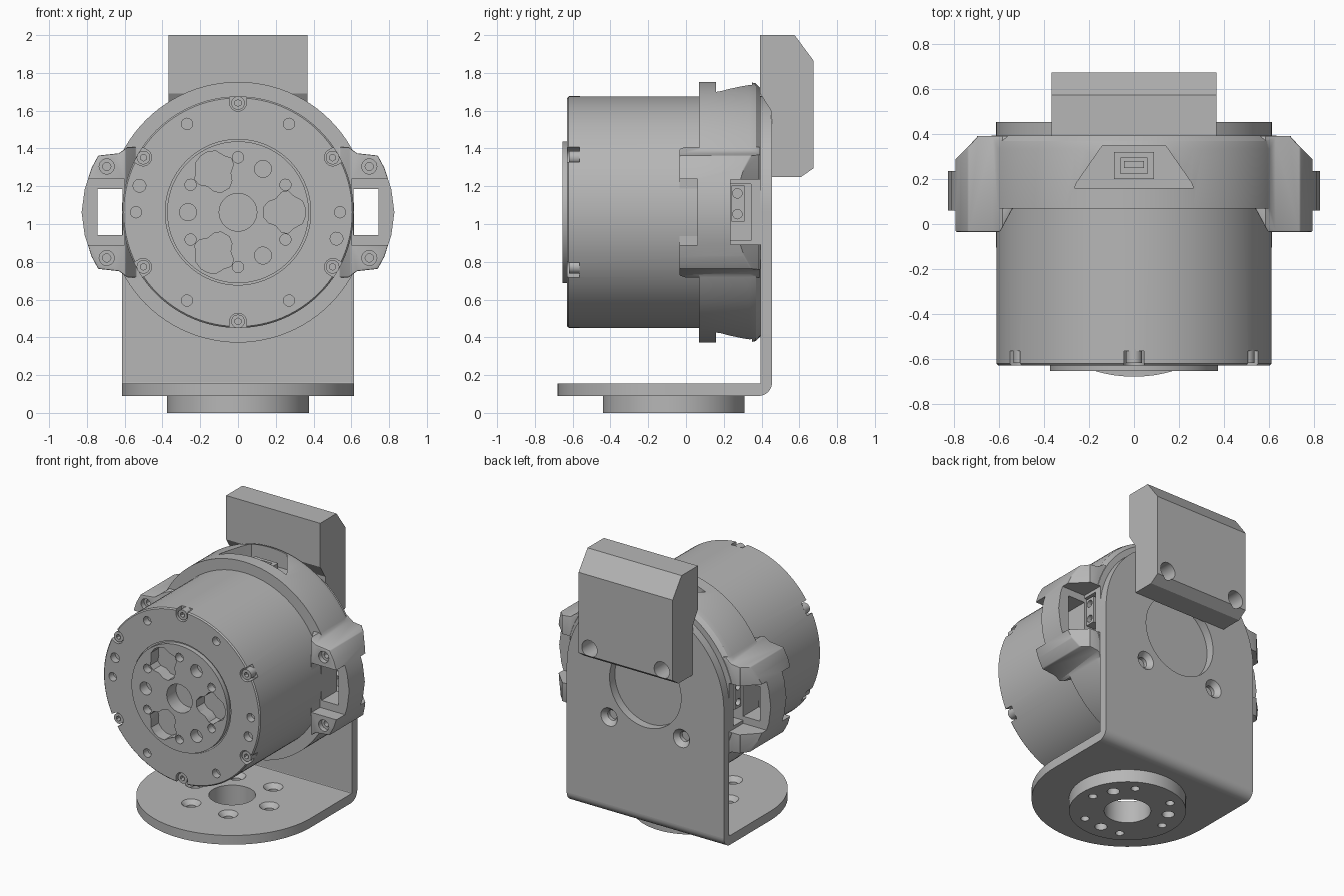
import bpy, bmesh
from math import cos, sin, pi, radians
from mathutils import Matrix, Vector

cube = bpy.data.objects.get("Cube")
if cube:
    bpy.data.objects.remove(cube, do_unlink=True)

grey = bpy.data.materials.new("machined grey")
grey.use_nodes = True
GREY = (0.47, 0.47, 0.47, 1)
grey.diffuse_color = GREY
grey.node_tree.nodes["Principled BSDF"].inputs["Base Color"].default_value = GREY

CZ = 1.0625   # height of the motor axis
FOOT = -0.065  # y of the foot centre


def circle(cx, cy, r, n=32, a0=0, a1=360):
    full = a1 - a0 == 360
    steps = n if full else n + 1
    return [(cx + r * cos(radians(a0 + (a1 - a0) * i / n)),
             cy + r * sin(radians(a0 + (a1 - a0) * i / n))) for i in range(steps)]


def rect(x0, x1, y0, y1):
    return [(x0, y0), (x1, y0), (x1, y1), (x0, y1)]


def spun(pts, deg, dy=0):
    """Turn 2D points about the origin, then lift them by dy."""
    c, s = cos(radians(deg)), sin(radians(deg))
    return [(x * c - y * s, x * s + y * c + dy) for x, y in pts]


def prism(bm, pts, axis, lo, hi, taper=1):
    """Extrude a 2D outline along an axis, scaling the far end by taper."""
    mx = sum(p[0] for p in pts) / len(pts)
    my = sum(p[1] for p in pts) / len(pts)

    def place(u, v, w):
        return {"x": (w, u, v), "y": (u, w, v), "z": (u, v, w)}[axis]
    a = [bm.verts.new(place(u, v, lo)) for u, v in pts]
    b = [bm.verts.new(place(mx + (u - mx) * taper, my + (v - my) * taper, hi)) for u, v in pts]
    faces = [bm.faces.new(a), bm.faces.new(b)]
    for i in range(len(pts)):
        j = (i + 1) % len(pts)
        faces.append(bm.faces.new((a[i], a[j], b[j], b[i])))
    bmesh.ops.recalc_face_normals(bm, faces=faces)


def make(name, bm):
    me = bpy.data.meshes.new(name)
    bm.to_mesh(me)
    bm.free()
    me.materials.append(grey)
    ob = bpy.data.objects.new(name, me)
    bpy.context.collection.objects.link(ob)
    return ob


def solid(name, *args, **kw):
    bm = bmesh.new()
    prism(bm, *args, **kw)
    return make(name, bm)


def lathe(name, profile, steps=96):
    """Spin an (r, y) profile about the motor axis."""
    bm = bmesh.new()
    vs = [bm.verts.new((r, y, CZ)) for r, y in profile]
    es = [bm.edges.new(p) for p in zip(vs, vs[1:])]
    bmesh.ops.spin(bm, geom=vs + es, cent=(0, 0, CZ), axis=(0, 1, 0), angle=2 * pi, steps=steps)
    bmesh.ops.remove_doubles(bm, verts=bm.verts, dist=0.0005)
    bmesh.ops.recalc_face_normals(bm, faces=bm.faces)
    return make(name, bm)


def bake(ob):
    dg = bpy.context.evaluated_depsgraph_get()
    me = bpy.data.meshes.new_from_object(ob.evaluated_get(dg))
    ob.modifiers.clear()
    ob.data = me


def boolean(ob, tool, op="DIFFERENCE"):
    m = ob.modifiers.new("bool", "BOOLEAN")
    m.operation, m.solver, m.object = op, "EXACT", tool
    bake(ob)
    bpy.data.objects.remove(tool, do_unlink=True)


def cut(ob, *jobs):
    """Cut a group of separate prisms out of an object."""
    bm = bmesh.new()
    for job in jobs:
        prism(bm, *job)
    boolean(ob, make("cutter", bm))


# Motor body with raised output face
body = lathe("motor_body", [(0, -.655), (.375, -.655), (.375, -.622), (.385, -.622), (.385, -.63),
                            (.605, -.63), (.613, -.622), (.613, .08), (0, .08)])
jobs = [(circle(0, CZ, .1), "y", -.8, -.55)]
lobe = [(.135, .025), (.16, .055), (.2, .07), (.23, .105), (.265, .112), (.295, .085), (.34, .06), (.357, .02)]
lobe += [(x, -y) for x, y in reversed(lobe)]
for k in range(3):
    jobs.append((spun(lobe, 120 * k, CZ), "y", -.8, -.57))
    jobs.append((spun(circle(.265, 0, .045, 20), 60 + 120 * k, CZ), "y", -.8, -.58))
for k in range(6):
    jobs.append((spun(circle(.29, 0, .03, 16), 30 + 60 * k, CZ), "y", -.8, -.6))
    jobs.append((spun(circle(.54, 0, .03, 16), 60 * k, CZ), "y", -.8, -.58))
for a in (165, 345):
    jobs.append((spun(circle(.54, 0, .034, 16), a, CZ), "y", -.8, -.58))
# Rim notches that hold the case screws
notch = circle(.58, 0, .045, 12, 90, 270) + [(.7, -.045), (.7, .045)]
for k in range(6):
    jobs.append((spun(notch, 30 + 60 * k, CZ), "y", -.8, -.565))
cut(body, *jobs)
for k in range(6):
    screw = solid(f"case_screw_{k + 1}", spun(circle(.578, 0, .036, 20), 30 + 60 * k, CZ), "y", -.62, -.56)
    cut(screw, (spun(circle(.578, 0, .018, 6), 30 + 60 * k, CZ), "y", -.7, -.59))

# Rear housing ring with an ear on each side
housing = lathe("rear_housing", [(0, .07), (.69, .07), (.69, .335), (.682, .37), (.655, .395), (0, .395)])
half = [(.5, .345), (.585, .345), (.63, .312), (.74, .3), (.775, .235), (.812, .12)]
ear_outline = half + [(.828, 0)] + [(x, -z) for x, z in reversed(half)]
for s in (1, -1):
    def side(pts):
        return [(s * x, y) for x, y in pts]

    def xs(a, b):
        return sorted((s * a, s * b))
    ear = solid("ear", [(s * x, z + CZ) for x, z in ear_outline], "y", -.035, .393)
    cut(ear, (side([(.9, .18), (.7, .385), (.7, .5), (.95, .5)]), "z", 0, 2),
        (side([(.54, .07), (.61, -.06), (.4, -.06), (.4, .07)]), "z", 0, 2))
    bev = ear.modifiers.new("round", "BEVEL")
    bev.width, bev.segments, bev.angle_limit = .014, 2, radians(50)
    bake(ear)
    boolean(housing, ear, "UNION")
    # Front pocket, through window, rear opening, connector pocket
    cut(housing, (rect(*xs(.6, .95), CZ - .175, CZ + .175), "y", -.2, .06))
    cut(housing, (rect(*xs(.612, .745), CZ - .122, CZ + .122), "y", -.2, .6))
    cut(housing, (rect(*xs(.612, .95), CZ - .172, CZ + .172), "y", .235, .6))
    cut(housing, (rect(.235, .345, CZ - .15, CZ + .15), "x", *xs(.53, .7)))
    for dz in (.242, -.242):
        spot = (s * .695, CZ + dz)
        cut(housing, (circle(*spot, .04, 20), "y", -.1, 0))
        cut(housing, (circle(*spot, .022, 12), "y", -.1, .15))
    # Side power connector
    name = "left" if s > 0 else "right"
    plug = solid(f"{name}_power_connector", rect(.24, .31, CZ - .05, CZ + .14), "x", *xs(.52, .6))
    cut(plug, *[(circle(.272, CZ + d, .025, 16), "x", *xs(.57, .7)) for d in (.1, -.01)])

# Signal connector recesses above and below
trapezoid = [(-.265, .16), (.265, .16), (.255, .185), (.14, .35), (-.14, .35), (-.255, .185)]
for s, name in ((1, "upper"), (-1, "lower")):
    def zs(a, b):
        return sorted((CZ + s * a, CZ + s * b))
    cut(housing, (trapezoid, "z", *zs(.565, .9)))
    plug = solid(f"{name}_signal_connector", rect(-.09, .09, .2, .32), "z", *zs(.55, .61))
    cut(plug, (rect(-.06, .06, .225, .295), "z", *zs(.58, .8)))
    solid(f"{name}_connector_tongue", rect(-.045, .045, .25, .28), "z", *zs(.57, .6))

# Bracket back plate with round top
W = .615
back = solid("back_plate", [(-W, .16), (W, .16)] + circle(0, CZ, W, 64, 0, 180), "y", .395, .455)
jobs = [(circle(0, CZ, .28, 64), "y", .3, .6)]
corners = [(sx * .283, CZ + sz * .283) for sx in (1, -1) for sz in (1, -1)]
for c in corners:
    jobs.append((circle(*c, .036, 24), "y", .3, .6))
cut(back, *jobs)
cut(back, *[(circle(*c, .036, 24), "y", .42, .46, 1.9) for c in corners if c[1] < CZ])

# Rounded bend between back plate and foot
bend = circle(.385, .16, .07, 12, -90, 0) + [(.395, .16)] + [(.393, .156), (.385, .155)]
solid("bracket_bend", bend, "x", -W, W)

# Foot plate with rounded front
foot = solid("foot_plate", circle(0, FOOT, W, 64, 180, 360) + [(W, .385), (-W, .385)], "z", .09, .155)
ring = [spun(circle(.29, 0, .034, 20), 60 * k, FOOT) for k in range(6)]
cut(foot, (circle(0, FOOT, .15, 48), "z", 0, .3), *[(p, "z", .11, .3) for p in ring])
cut(foot, *[(p, "z", .125, .156, 1.9) for p in ring])

# Round base flange
base = solid("base_flange", circle(0, FOOT, .375, 96), "z", 0, .09)
jobs = [(circle(0, FOOT, .15, 48), "z", -.1, .2)]
for k in range(6):
    jobs.append((spun(circle(.29, 0, .028, 16), 60 * k, FOOT), "z", -.1, .06))
for k in range(3):
    jobs.append((spun(circle(.265, 0, .04, 20), 30 + 120 * k, FOOT), "z", -.1, .06))
cut(base, *jobs)

# Chamfered block on the back plate
block = solid("rear_block", [(.393, 2), (.575, 2), (.675, 1.865), (.675, 1.295), (.61, 1.25), (.45, 1.25),
                             (.45, 1.6), (.393, 1.69)], "x", -.368, .368)
cut(block, *[(circle(*c, .06, 24), "y", .52, .8) for c in corners if c[1] > CZ])

# Shading
bpy.ops.object.select_all(action="DESELECT")
for ob in bpy.context.collection.objects:
    if ob.type == "MESH" and grey.name in ob.data.materials:
        ob.select_set(True)
        bpy.context.view_layer.objects.active = ob
bpy.ops.object.shade_smooth_by_angle(angle=radians(30))
